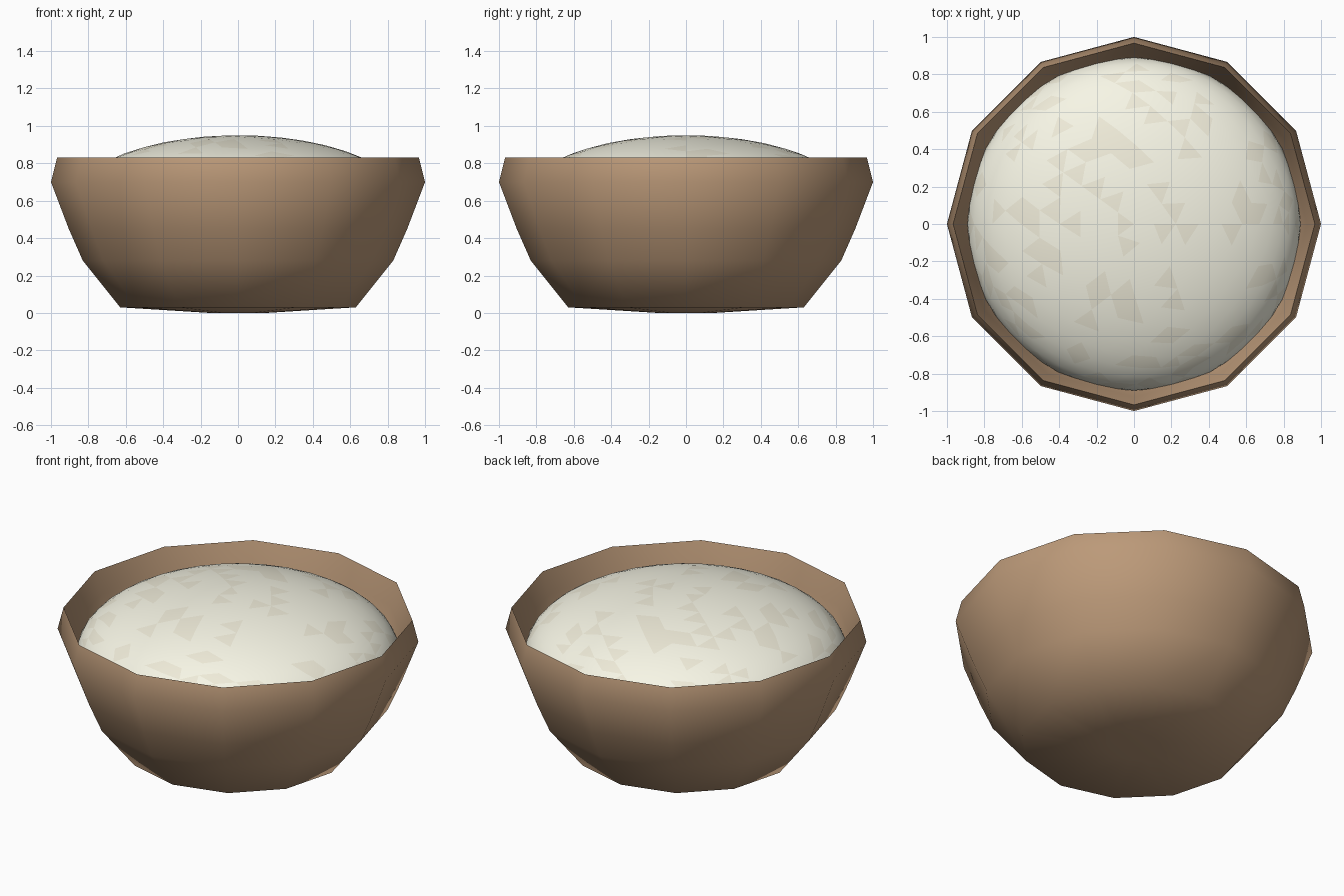
import bpy, bmesh, math, random

if "Cube" in bpy.data.objects:
    bpy.data.objects.remove(bpy.data.objects["Cube"])

random.seed(4)


def material(name, color):
    m = bpy.data.materials.new(name)
    m.diffuse_color = (*color, 1)
    m.use_nodes = True
    m.node_tree.nodes["Principled BSDF"].inputs["Base Color"].default_value = m.diffuse_color
    return m


def add_object(name, bm, mats):
    mesh = bpy.data.meshes.new(name)
    bm.to_mesh(mesh)
    bm.free()
    for m in mats:
        mesh.materials.append(m)
    ob = bpy.data.objects.new(name, mesh)
    bpy.context.collection.objects.link(ob)
    return ob


# Twelve-sided bowl: outer wall up to a sharp rim, then down the inner wall
SIDES = 12
profile = [(0.15, 0.0), (0.63, 0.03), (0.83, 0.28), (0.905, 0.45), (1.0, 0.70),
           (0.967, 0.83), (0.925, 0.70), (0.89, 0.55), (0.77, 0.32), (0.58, 0.09)]
bm = bmesh.new()
rings = [[bm.verts.new((r * math.cos(2 * math.pi * i / SIDES),
                        r * math.sin(2 * math.pi * i / SIDES), z))
          for i in range(SIDES)] for r, z in profile]
for a, b in zip(rings, rings[1:]):
    for i in range(SIDES):
        j = (i + 1) % SIDES
        bm.faces.new((a[i], a[j], b[j], b[i]))
bm.faces.new(rings[0][::-1])
bm.faces.new(rings[-1])
for f in bm.faces:
    f.smooth = True
for a, b in zip(rings[5], rings[5][1:] + rings[5][:1]):
    bm.edges.get((a, b)).smooth = False
add_object("bowl", bm, [material("brown_wood", (0.50, 0.32, 0.19))])

# Mound of rice: flattened icosphere with scattered darker faces
bm = bmesh.new()
bmesh.ops.create_icosphere(bm, subdivisions=4, radius=1)
for v in bm.verts:
    v.co = (v.co.x * 0.89, v.co.y * 0.89, 0.59 + v.co.z * 0.36)
for f in bm.faces:
    f.smooth = True
    f.material_index = int(random.random() < 0.22)
add_object("rice_mound", bm, [material("pale_rice", (0.93, 0.92, 0.79)),
                              material("tan_rice", (0.86, 0.83, 0.69))])
